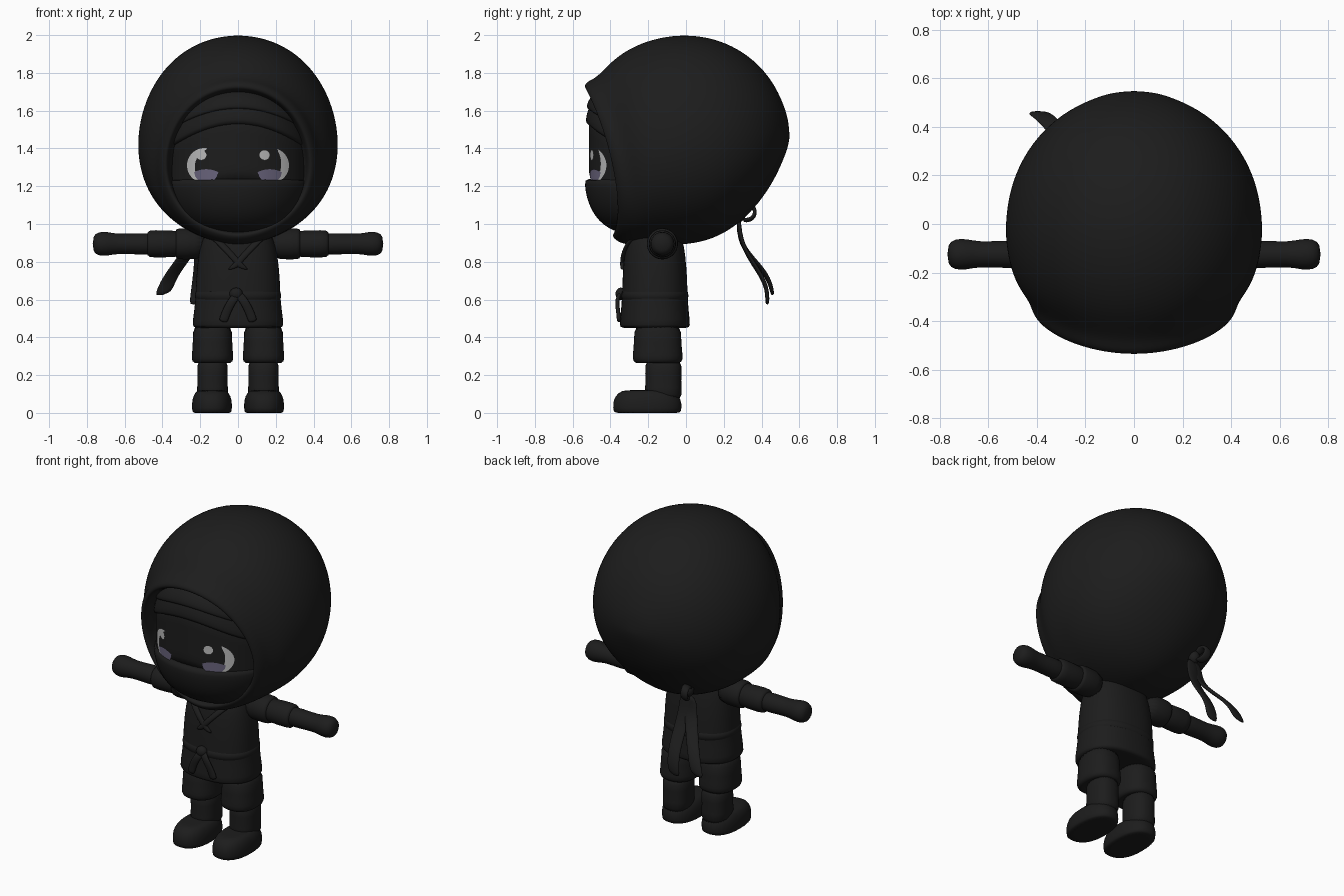
import bpy, bmesh
from math import sin, cos, pi, tau, sqrt, radians, copysign
from mathutils import Vector, Matrix
from mathutils.geometry import interpolate_bezier

cube = bpy.data.objects.get("Cube")
if cube:
    bpy.data.objects.remove(cube)


def material(name, *color):
    mat = bpy.data.materials.new(name)
    mat.use_nodes = True
    mat.diffuse_color = (*color, 1)
    shader = mat.node_tree.nodes["Principled BSDF"]
    shader.inputs["Base Color"].default_value = (*color, 1)
    shader.inputs["Roughness"].default_value = 0.9
    return mat


CLOTH = material("black cloth", 0.012, 0.012, 0.012)
SHINE = material("pale eye", 0.5, 0.5, 0.5)
IRIS = material("violet iris", 0.14, 0.125, 0.2)


def finish(name, bm, mat=CLOTH, mirror=False, subdiv=1):
    mesh = bpy.data.meshes.new(name)
    bm.to_mesh(mesh)
    bm.free()
    mesh.materials.append(mat)
    mesh.shade_smooth()
    obj = bpy.data.objects.new(name, mesh)
    bpy.context.collection.objects.link(obj)
    if mirror:
        obj.modifiers.new("Mirror", "MIRROR").use_mirror_merge = False
    if subdiv:
        smooth = obj.modifiers.new("Subdivision", "SUBSURF")
        smooth.levels = smooth.render_levels = subdiv


def loft(name, rings, **options):
    """Skin a list of equal-length point rings and cap both ends."""
    bm = bmesh.new()
    rows = [[bm.verts.new(point) for point in ring] for ring in rings]
    count = len(rows[0])
    for low, high in zip(rows, rows[1:]):
        for i in range(count):
            j = (i + 1) % count
            bm.faces.new((low[i], low[j], high[j], high[i]))
    bm.faces.new(rows[0])
    bm.faces.new(rows[-1])
    bmesh.ops.recalc_face_normals(bm, faces=bm.faces)
    finish(name, bm, **options)


def angles(count):
    return [tau * i / count for i in range(count)]


def power(value, exponent):
    return copysign(abs(value) ** exponent, value)


def stack(name, width, depth, y, rows, x=0, squareness=0.85, drop=0, count=32, **options):
    """Level rounded rings given as (height, scale); drop lowers their sides."""
    rings = []
    for z, scale in rows:
        ring = []
        for t in angles(count):
            side = scale * width * power(sin(t), squareness)
            front = scale * depth * power(cos(t), squareness)
            ring.append((x + side, y - front, z - drop * side * side))
        rings.append(ring)
    loft(name, rings, **options)


def dome(name, width, depth, z, height, drop=0):
    """Cloth wrapped on the face, tapering away from its hemmed edge at z."""
    bends = [radians(step) for step in range(0, 90, 12)]
    rows = [(z, 0.9)] + [(z + height * sin(b), cos(b) ** 0.65) for b in bends]
    stack(name, width, depth, FACE_Y, rows, squareness=0.97, drop=drop)


def tube(name, radius, rows):
    """Round rings along the arm given as (x, scale), on both sides."""
    rings = [[(x, scale * radius * cos(t) - 0.125, scale * radius * sin(t) + 0.895)
              for t in angles(20)] for x, scale in rows]
    loft(name, rings, mirror=True)


def ribbon(name, start, leave, arrive, end, width, thickness=0.012, mirror=False):
    """Flat strip of cloth swept along one bezier curve."""
    path = interpolate_bezier(*map(Vector, (start, leave, arrive, end)), 9)
    across = Vector((width, 0, width / 4))
    rings = []
    for i, point in enumerate(path):
        tangent = path[min(i + 1, len(path) - 1)] - path[max(i - 1, 0)]
        normal = tangent.cross(across).normalized() * thickness
        rings.append([point + across * power(cos(t), 0.6) + normal * sin(t) for t in angles(8)])
    loft(name, rings, mirror=mirror)


def ball(name, center, size):
    bm = bmesh.new()
    bmesh.ops.create_uvsphere(bm, u_segments=20, v_segments=12, radius=1,
                              matrix=Matrix.LocRotScale(Vector(center), None, Vector(size)))
    finish(name, bm, subdiv=0)


# Hood: egg-shaped rings from the back of the head to the tilted, bowed front rim
def hood_ring(turn, shrink=1, push=0):
    a = radians(turn)
    y = 0.548 * cos(a)
    in_front = turn > 90
    top = Vector((0, y, 1.46 + 0.545 * sin(a) ** (0.8 if in_front else 1)))
    bottom = Vector((0, y * 0.65, 0.89) if in_front else (0, y, 1.46 - 0.57 * sin(a) ** 1.4))
    width = 0.545 * sin(a) ** (0.3 if in_front else 1)
    bow = 0.09 * max(0, -cos(a))
    middle = (top + bottom) / 2
    forward = Vector((0, -push, 0))
    ring = []
    for t in angles(40):
        u = (1 - cos(t)) / 2
        point = top.lerp(bottom, u + 0.56 * u * u * (1 - u))
        point.x = width * sin(t) * (1 - 0.4 * u ** 4)
        point.y += bow * sin(t) ** 2
        ring.append(middle + (point - middle) * shrink + forward)
    return ring


hood = [hood_ring(turn) for turn in (2, 8, *range(15, 151, 15))]
lip = [hood_ring(150, *fold) for fold in ((0.97, 0.05), (0.89, 0.08), (0.84, 0.05), (0.82, -0.1))]
loft("hood", hood + lip, subdiv=2)

# Face, mask and forehead wraps
FACE_Y, FACE_DEPTH, FACE_WIDTH = -0.2, 0.315, 0.37
stack("face", FACE_WIDTH, FACE_DEPTH, FACE_Y, [(1.2 + 0.08 * i, 1) for i in range(6)],
      squareness=1, drop=1, count=64)
dome("mask", width=0.38, depth=0.34, z=1.24, height=-0.3)
dome("lower_forehead_wrap", width=0.385, depth=0.335, z=1.53, height=0.22, drop=1)
dome("upper_forehead_wrap", width=0.37, depth=0.33, z=1.61, height=0.14, drop=0.9)


# Eyes: thin plates that follow the curve of the face
def eye_patch(name, shape, mat, lift=0.006, along=24, across=4):
    bm = bmesh.new()
    grid = []
    for i in range(along + 1):
        grid.append([])
        for j in range(across + 1):
            x, z = shape(i / along, j / across)
            y = FACE_Y - FACE_DEPTH * sqrt(1 - (x / FACE_WIDTH) ** 2) - lift
            grid[i].append(bm.verts.new((x, y, z)))
    for near, far in zip(grid, grid[1:]):
        for j in range(across):
            bm.faces.new((near[j], near[j + 1], far[j + 1], far[j]))
    bmesh.ops.remove_doubles(bm, verts=bm.verts, dist=0.0005)
    bmesh.ops.recalc_face_normals(bm, faces=bm.faces)
    if sum(face.normal.y for face in bm.faces) > 0:
        bmesh.ops.reverse_faces(bm, faces=bm.faces)
    finish(name, bm, mat, subdiv=0)


def crescent(side, top_angle):
    def shape(u, v):
        a = radians((top_angle + 80) * u - 80)
        reach = 0.092 - 0.042 * v * sin(pi * u) ** 0.6 if 0 < u < 1 else 0.092
        return side * (0.178 + reach * cos(a)), 1.31 + reach * sin(a)
    return shape


def bowl(side):
    def shape(u, v):
        x = 2 * u - 1
        bottom = -0.055 * sqrt(1 - x * x)
        top = 0.015 * (1 - x * x)
        return side * (0.168 + 0.064 * x), 1.275 + bottom + (top - bottom) * v
    return shape


def disc(x, z, radius):
    return lambda u, v: (x + radius * v * cos(tau * u), z + radius * v * sin(tau * u))


for side, label, top_angle in ((1, "left", 70), (-1, "right", 100)):
    eye_patch(label + "_eye_white", crescent(side, top_angle), SHINE)
    eye_patch(label + "_iris", bowl(side), IRIS, lift=0.007)
    eye_patch(label + "_eye_highlight", disc(0.168 * side - 0.027, 1.365, 0.028), SHINE, lift=0.008)

# Tunic with belt, crossed collar and tied sash
BODY_Y = -0.165
stack("tunic", 0.22, 0.17, BODY_Y, [(0.45, 0.9), (0.45, 1.1), (0.48, 1.1), (0.6, 1.02), (0.7, 1.02),
                                    (0.85, 0.95), (0.92, 0.86), (0.96, 0.75), (1, 0.5)])
stack("belt", 0.226, 0.176, BODY_Y, [(0.59, 0.9), (0.59, 1.02), (0.65, 1.02), (0.65, 0.9)])
ribbon("collar_lapel", (0.17, -0.2, 0.97), (0.12, -0.34, 0.93), (0, -0.345, 0.8),
       (-0.03, -0.335, 0.76), width=0.03, mirror=True)
ball("sash_knot", (-0.01, -0.345, 0.63), (0.035, 0.028, 0.033))
ribbon("sash_tail", (0, -0.345, 0.63), (0.03, -0.38, 0.6), (0.06, -0.355, 0.55),
       (0.08, -0.355, 0.48), width=0.024, mirror=True)

# Arms
tube("shoulder_cap", 0.086, [(0.15, 1), (0.3, 0.97), (0.33, 0.95), (0.33, 0.7)])
tube("sleeve", 0.073, [(0.25, 0.95), (0.4, 1), (0.48, 1.02), (0.48, 0.7)])
tube("forearm_and_hand", 0.058, [(0.4, 1), (0.53, 1), (0.64, 0.88), (0.69, 1.12),
                                 (0.74, 1.12), (0.77, 0.7)])

# Legs
stack("trouser_leg", 0.108, 0.13, -0.15, [(0.5, 1), (0.36, 0.95), (0.3, 1.04), (0.27, 1),
                                          (0.26, 0.8), (0.27, 0.6)], x=0.135, mirror=True)
stack("boot_shaft", 0.08, 0.095, -0.12, [(0.05, 1.1), (0.14, 1), (0.2, 1), (0.3, 1.08)],
      x=0.135, mirror=True)
stack("shoe", 0.105, 0.18, -0.205, [(0, 0.9), (0, 1), (0.05, 1.02), (0.09, 0.95), (0.12, 0.75),
                                    (0.12, 0.5)], x=0.138, mirror=True)

# Hood tie at the back
ball("tie_knot", (-0.21, 0.28, 1.05), (0.035, 0.035, 0.04))
ribbon("tie_loop", (-0.22, 0.3, 1.02), (-0.25, 0.4, 1), (-0.25, 0.38, 1.16),
       (-0.22, 0.28, 1.07), width=0.025)
ribbon("outer_tie_tail", (-0.22, 0.28, 1.03), (-0.22, 0.25, 0.82), (-0.35, 0.45, 0.8),
       (-0.4, 0.46, 0.62), width=0.048)
ribbon("inner_tie_tail", (-0.2, 0.28, 1.03), (-0.18, 0.27, 0.8), (-0.2, 0.46, 0.75),
       (-0.22, 0.43, 0.57), width=0.042)
